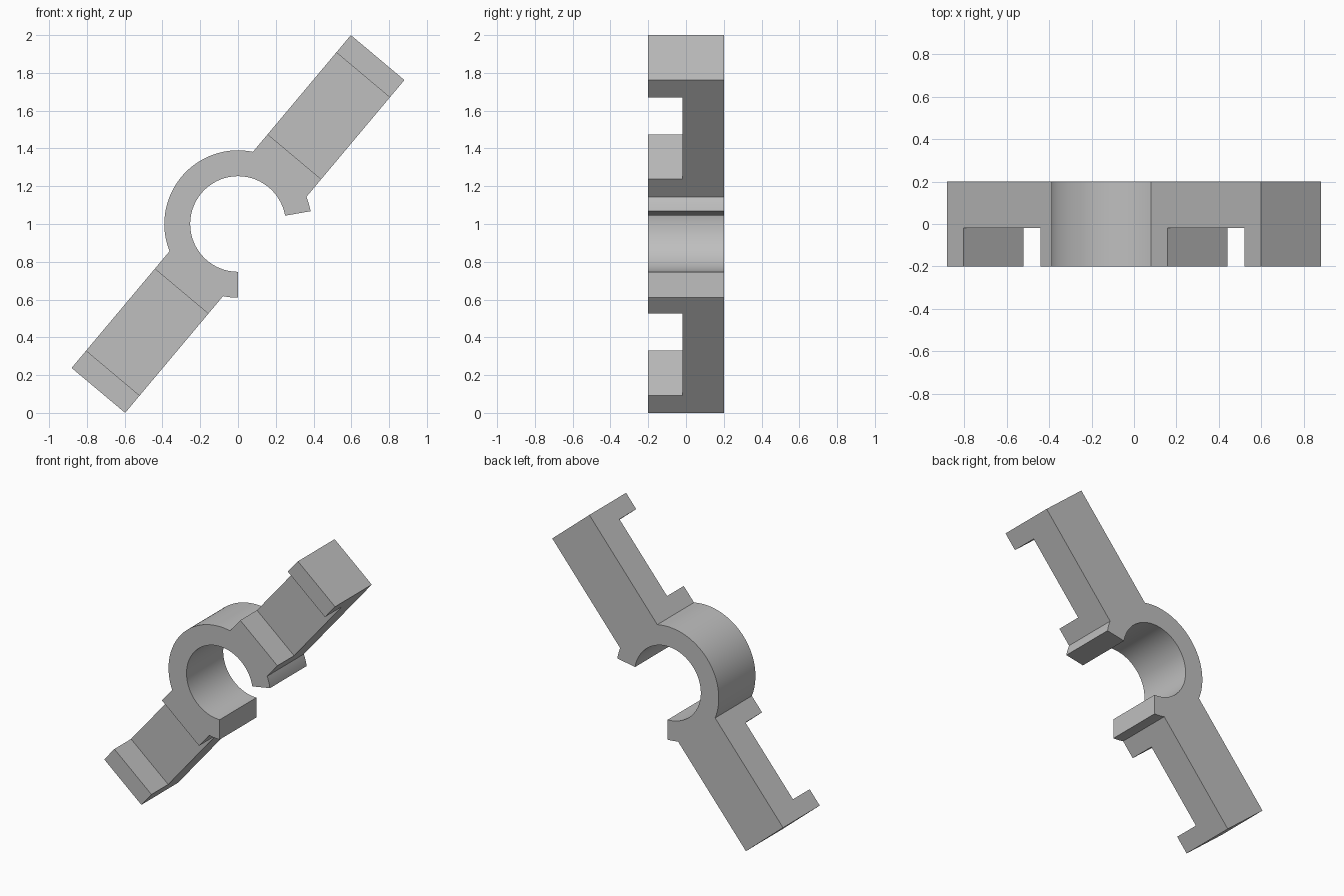
import bpy, bmesh
from math import radians, degrees, asin, cos, sin
from mathutils import Vector, Matrix

if "Cube" in bpy.data.objects:
    bpy.data.objects.remove(bpy.data.objects["Cube"], do_unlink=True)

OUTER, INNER = 0.39, 0.253       # clamp ring radii
REACH, HALF_W, HALF_D = 1.15, 0.185, 0.2
TILT = 50                        # arm direction in degrees
CENTRE = Vector((0, 0, 1))

grey = bpy.data.materials.new("plain grey")
grey.use_nodes = True
colour = (0.52, 0.52, 0.52, 1)
grey.diffuse_color = colour
grey.node_tree.nodes["Principled BSDF"].inputs["Base Color"].default_value = colour


def arc(radius, start, end, steps):
    angles = [radians(start + (end - start) * i / steps) for i in range(steps + 1)]
    return [Vector((radius * cos(a), 0, radius * sin(a))) for a in angles]


def arm_point(angle, along, side):
    a = radians(angle)
    return Vector((along * cos(a) - side * sin(a), 0, along * sin(a) + side * cos(a)))


def prism(name, points, y0, y1):
    """Extrude a front outline from y0 to y1."""
    bm = bmesh.new()
    face = bm.faces.new([bm.verts.new(p + CENTRE + Vector((0, y0, 0))) for p in points])
    new = bmesh.ops.extrude_face_region(bm, geom=[face])["geom"]
    bmesh.ops.translate(bm, vec=(0, y1 - y0, 0),
                        verts=[v for v in new if isinstance(v, bmesh.types.BMVert)])
    bmesh.ops.recalc_face_normals(bm, faces=bm.faces)
    mesh = bpy.data.meshes.new(name)
    bm.to_mesh(mesh)
    bm.free()
    mesh.materials.append(grey)
    obj = bpy.data.objects.new(name, mesh)
    bpy.context.collection.objects.link(obj)
    return obj


def arm_end(angle):
    return [arm_point(angle, REACH, -HALF_W), arm_point(angle, REACH, HALF_W)]


# Open clamp ring with two opposite arms, as one outline
root = degrees(asin(HALF_W / OUTER))
upper, lower = TILT, TILT + 180
outline = (arc(OUTER, 10, upper - root, 6) + arm_end(upper)
           + arc(OUTER, upper + root, lower - root, 48) + arm_end(lower)
           + arc(OUTER, lower + root, 270, 6)
           + arc(INNER, 270, 10, 96))
body = prism("clamp_with_arms", outline, -HALF_D, HALF_D)

# Recess across the front of each arm
bpy.context.view_layer.objects.active = body
body.select_set(True)
for name, angle in (("upper_recess", upper), ("lower_recess", lower)):
    corners = [arm_point(angle, along, side) for along, side in
               ((0.465, -0.3), (1.03, -0.3), (1.03, 0.3), (0.465, 0.3))]
    cutter = prism(name, corners, -0.3, -0.018)
    cutter.hide_render = True
    cut = body.modifiers.new(name, "BOOLEAN")
    cut.operation = "DIFFERENCE"
    cut.solver = "EXACT"
    cut.object = cutter
    bpy.ops.object.modifier_apply(modifier=cut.name)
    bpy.data.objects.remove(cutter, do_unlink=True)

bpy.ops.object.shade_smooth_by_angle(angle=radians(30))
